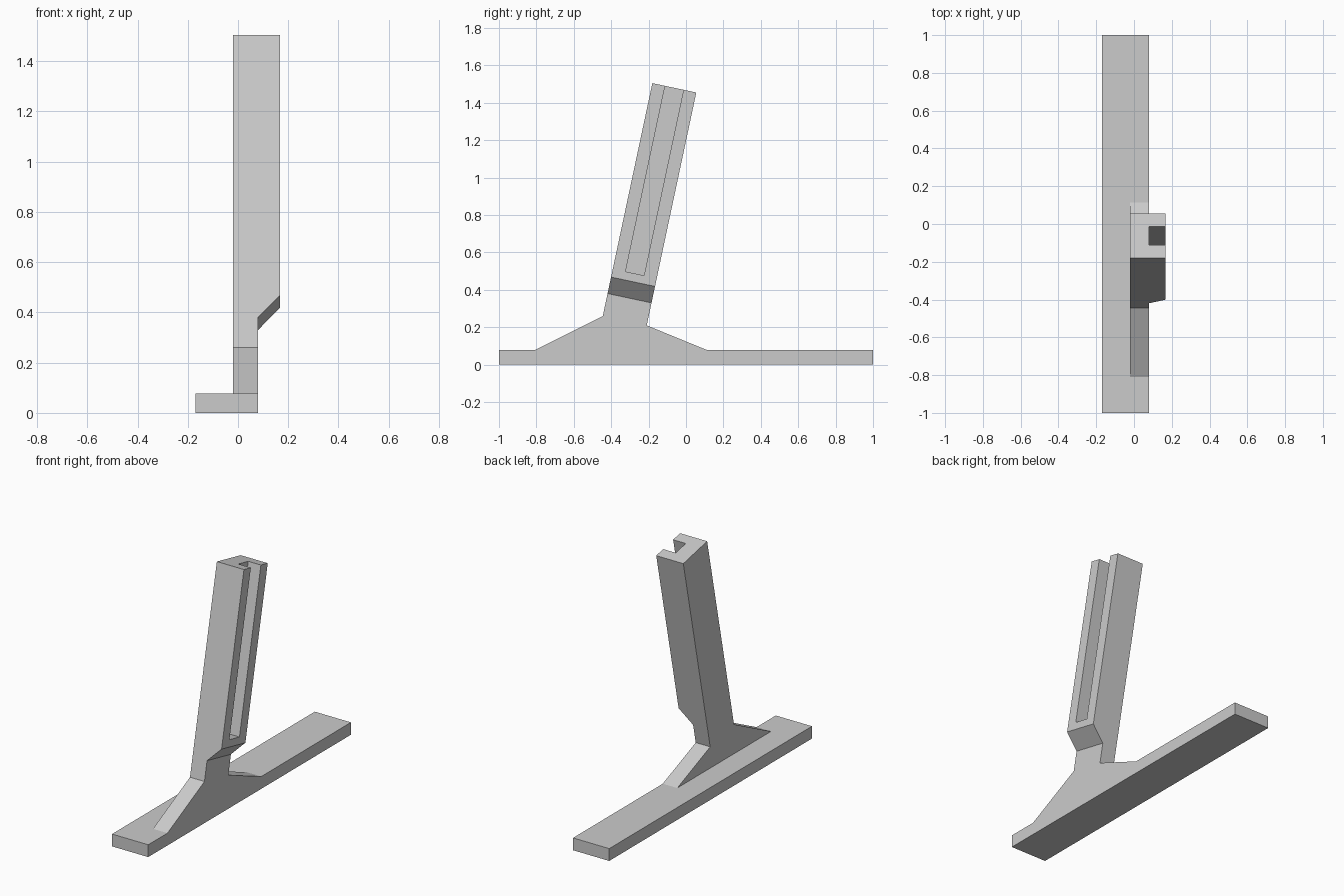
import bpy
import bmesh
from mathutils import Vector

cube = bpy.data.objects.get("Cube")
if cube:
    bpy.data.objects.remove(cube, do_unlink=True)

grey = bpy.data.materials.new("plain grey")
grey.use_nodes = True
COLOR = (0.6, 0.6, 0.6, 1)
grey.diffuse_color = COLOR
grey.node_tree.nodes["Principled BSDF"].inputs["Base Color"].default_value = COLOR


def side_solid(name, near, far, x0, x1):
    """Solid between a (y, z) outline at x0 and a matching one at x1."""
    bm = bmesh.new()
    a = [bm.verts.new((x0, *p)) for p in near]
    b = [bm.verts.new((x1, *p)) for p in far]
    bm.faces.new(a)
    bm.faces.new(b[::-1])
    for i in range(len(a)):
        j = (i + 1) % len(a)
        bm.faces.new((a[j], a[i], b[i], b[j]))
    bmesh.ops.recalc_face_normals(bm, faces=bm.faces)
    mesh = bpy.data.meshes.new(name)
    bm.to_mesh(mesh)
    bm.free()
    mesh.materials.append(grey)
    obj = bpy.data.objects.new(name, mesh)
    bpy.context.collection.objects.link(obj)
    return obj


# Leaning post: top corners and the direction down its length
TOP_FRONT, TOP_BACK = Vector((-0.18, 1.505)), Vector((0.055, 1.455))
DOWN = Vector((-0.265, -1.245)).normalized()
WIDTH = TOP_BACK - TOP_FRONT


def post(across, down):
    """Point on the post, by share of its width and distance from the top."""
    return TOP_FRONT + WIDTH * across + DOWN * down


THICK = 0.077
LEFT, MID, RIGHT = -0.02, 0.08, 0.167

# Flat foot
plank = [(-1, 0), (1, 0), (1, THICK), (-1, THICK)]
stand = side_solid("stand", plank, plank, -0.17, MID)

# Flared rib that carries the post
rib_outline = [(-0.81, THICK), (0.115, THICK), post(1, 1.273), post(1, 0),
               post(0, 0), post(0, 1.273)]
rib = side_solid("rib", rib_outline, rib_outline, LEFT, MID)


# Slotted rail on the side of the post, sloped at its lower end
def rail_outline(length):
    return [post(0, 0), post(0.29, 0), post(0.29, 1.015), post(0.71, 1.015),
            post(0.71, 0), post(1, 0), post(1, length), post(0, length)]


rail = side_solid("rail", rail_outline(1.15), rail_outline(1.06), MID, RIGHT)

# Fuse the parts into one body
bpy.context.view_layer.objects.active = stand
for part in (rib, rail):
    mod = stand.modifiers.new("join", "BOOLEAN")
    mod.operation = "UNION"
    mod.solver = "EXACT"
    mod.object = part
    bpy.ops.object.modifier_apply(modifier=mod.name)
    bpy.data.objects.remove(part, do_unlink=True)
